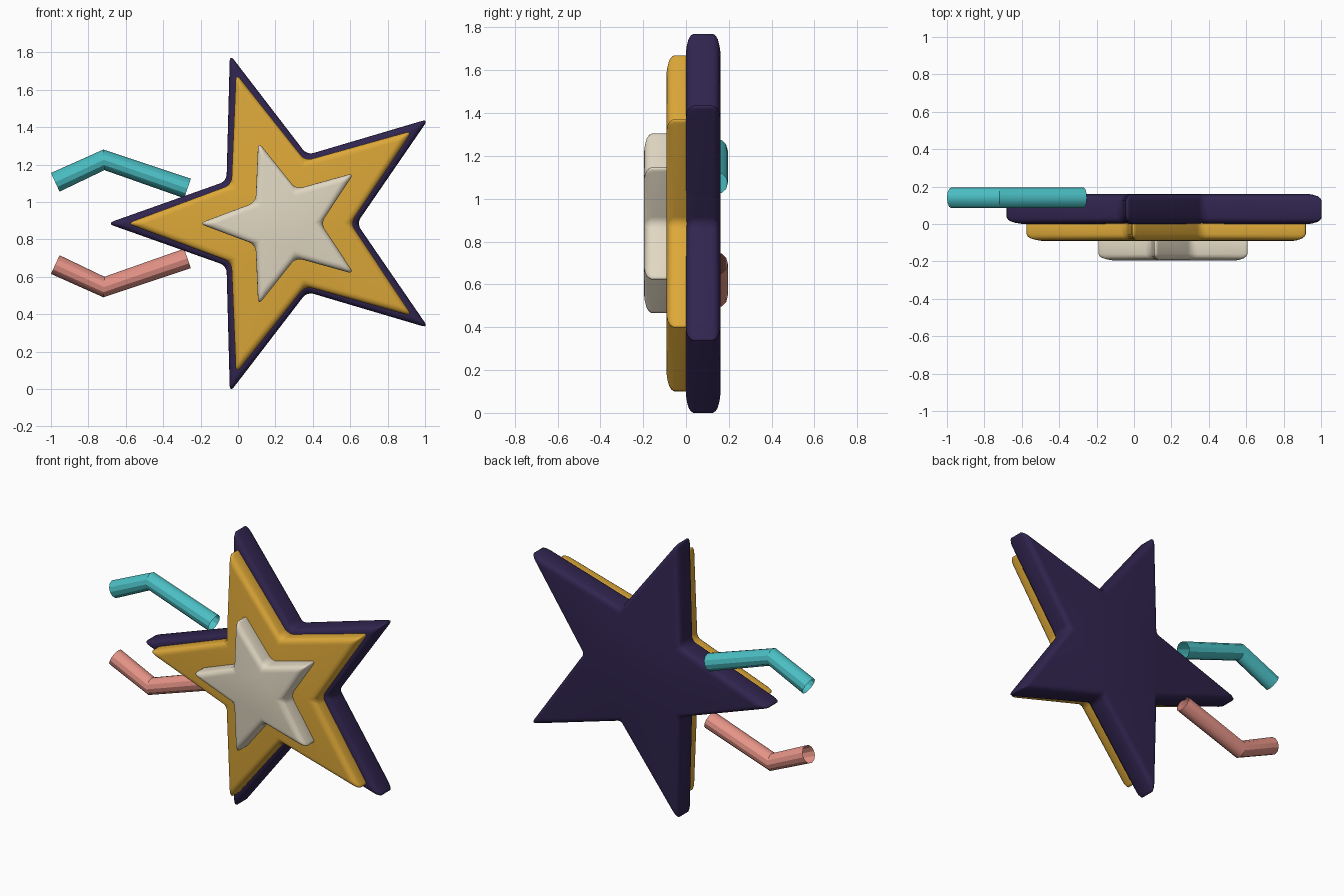
import bpy, bmesh
from math import cos, sin, pi

cube = bpy.data.objects.get("Cube")
if cube:
    bpy.data.objects.remove(cube, do_unlink=True)

CX, CZ = 0.25, 0.885   # shared star centre


def material(name, rgb):
    mat = bpy.data.materials.new(name)
    mat.use_nodes = True
    mat.diffuse_color = (*rgb, 1)
    for node in mat.node_tree.nodes:
        if node.type == 'BSDF_PRINCIPLED':
            node.inputs["Base Color"].default_value = (*rgb, 1)
    return mat


def star(name, outer, inner, front, back, mat):
    """Five-pointed prism with one tip towards -x and every edge rounded."""
    bm = bmesh.new()
    ring = []
    for i in range(10):
        r = inner if i % 2 else outer
        a = pi + i * pi / 5
        ring.append(bm.verts.new((CX + r * cos(a), front, CZ + r * sin(a))))
    face = bm.faces.new(ring)
    extruded = bmesh.ops.extrude_face_region(bm, geom=[face])["geom"]
    verts = [g for g in extruded if isinstance(g, bmesh.types.BMVert)]
    bmesh.ops.translate(bm, verts=verts, vec=(0, back - front, 0))
    bmesh.ops.recalc_face_normals(bm, faces=bm.faces)
    for f in bm.faces:
        f.smooth = True
    mesh = bpy.data.meshes.new(name)
    bm.to_mesh(mesh)
    bm.free()
    mesh.materials.append(mat)
    obj = bpy.data.objects.new(name, mesh)
    bpy.context.collection.objects.link(obj)
    bevel = obj.modifiers.new("rounded_edges", 'BEVEL')
    bevel.width = 0.035
    bevel.segments = 4
    bevel.limit_method = 'ANGLE'
    bevel.use_clamp_overlap = False
    return obj


def streamer(name, side, mat):
    """Open bent tube; side mirrors it above or below the star's middle."""
    curve = bpy.data.curves.new(name, 'CURVE')
    curve.dimensions = '3D'
    curve.bevel_depth = 0.055
    curve.bevel_resolution = 4
    curve.use_fill_caps = False
    spline = curve.splines.new('POLY')
    path = [(-0.977, 0.22), (-0.717, 0.34), (-0.27, 0.187)]
    spline.points.add(len(path) - 1)
    for point, (x, dz) in zip(spline.points, path):
        point.co = (x, 0.14, CZ + side * dz, 1)
    spline.use_smooth = True
    curve.materials.append(mat)
    obj = bpy.data.objects.new(name, curve)
    bpy.context.collection.objects.link(obj)
    bpy.ops.object.select_all(action='DESELECT')
    obj.select_set(True)
    bpy.context.view_layer.objects.active = obj
    bpy.ops.object.convert(target='MESH')
    bpy.ops.object.shade_smooth_by_angle()


# Stacked stars, back to front
star("back_star", 0.95, 0.385, 0.0, 0.16, material("dark purple", (0.030, 0.018, 0.078)))
star("middle_star", 0.844, 0.353, -0.09, 0.04, material("gold", (0.72, 0.39, 0.04)))
star("front_star", 0.46, 0.193, -0.195, -0.04, material("cream", (0.75, 0.68, 0.54)))

# Bent tubes trailing off the side
streamer("upper_streamer", 1, material("teal", (0.07, 0.52, 0.55)))
streamer("lower_streamer", -1, material("pink", (0.78, 0.29, 0.24)))
